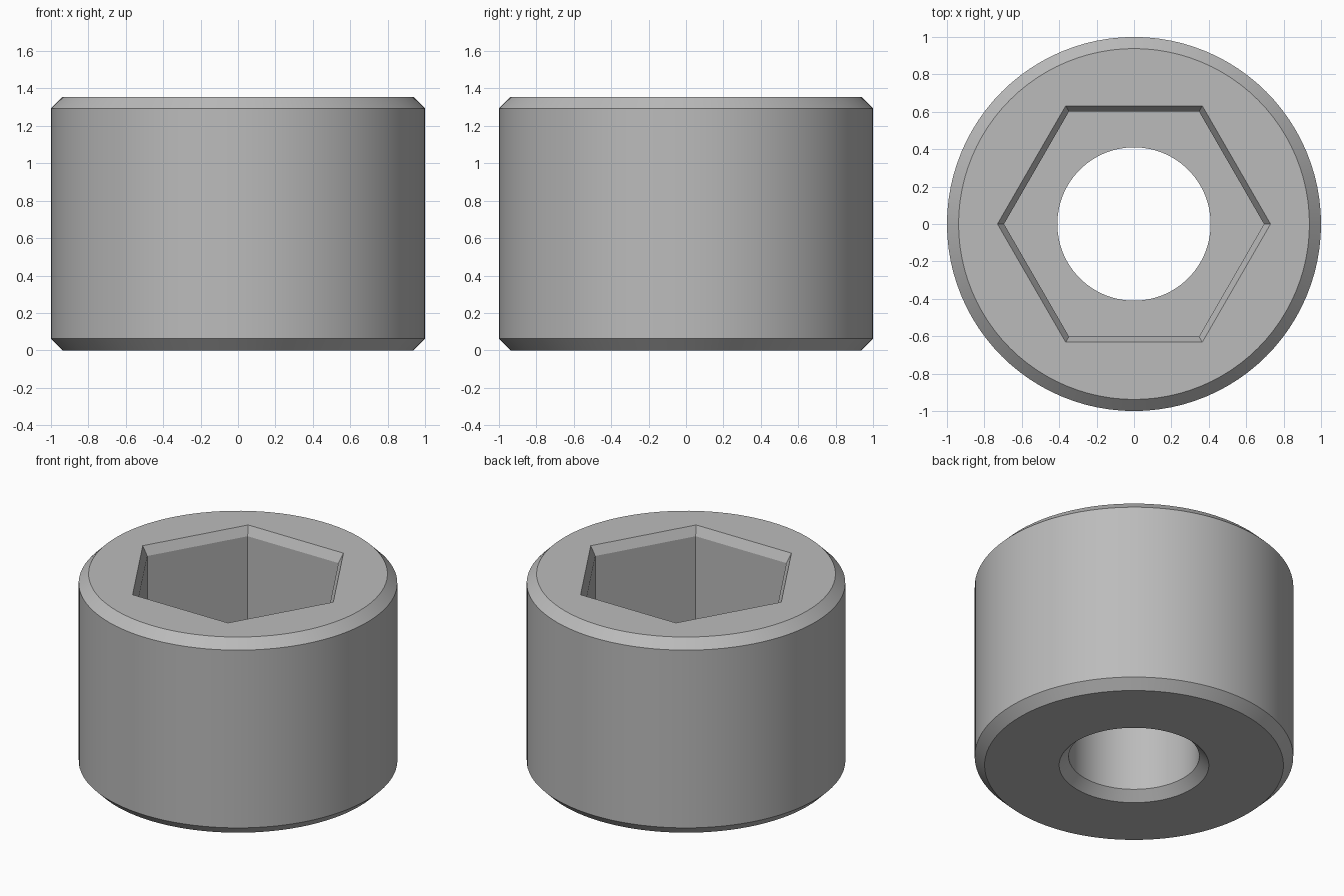
import bpy, bmesh, math

if "Cube" in bpy.data.objects:
    bpy.data.objects.remove(bpy.data.objects["Cube"])

SEGMENTS = 96
HEIGHT = 1.355
CHAMFER = 0.062

steel = bpy.data.materials.new("steel grey")
steel.diffuse_color = (0.5, 0.5, 0.5, 1)
steel.use_nodes = True
steel.node_tree.nodes["Principled BSDF"].inputs["Base Color"].default_value = steel.diffuse_color


def circle(radius, angle):
    return radius


def hexagon(corner, angle):
    # radius along a hexagon with corners at +y and -y
    off = (angle + math.pi / 6) % (math.pi / 3) - math.pi / 6
    return corner * math.cos(math.pi / 6) / math.cos(off)


# Closed cross-section: outline, size, height
rings = [
    (circle, 0.47, 0),                      # bottom bore rim
    (circle, 1 - CHAMFER, 0),               # underside
    (circle, 1, CHAMFER),                   # lower outer chamfer
    (circle, 1, HEIGHT - CHAMFER),          # outer wall
    (circle, 1 - CHAMFER, HEIGHT),          # upper outer chamfer
    (hexagon, 0.73, HEIGHT),                # top face to hex mouth
    (hexagon, 0.695, HEIGHT - CHAMFER),     # hex mouth chamfer
    (hexagon, 0.695, 0.68),                 # hex socket walls
    (circle, 0.41, 0.68),                   # socket floor
    (circle, 0.41, CHAMFER),                # bore wall
]

bm = bmesh.new()
loops = []
for shape, size, z in rings:
    loop = []
    for i in range(SEGMENTS):
        a = 2 * math.pi * i / SEGMENTS
        # the hexagon flats face +x and -x
        r = shape(size, a + math.pi / 6)
        loop.append(bm.verts.new((r * math.cos(a), r * math.sin(a), z)))
    loops.append(loop)

# Skin neighbouring rings, closing back to the first one
for k, low in enumerate(loops):
    high = loops[(k + 1) % len(loops)]
    for i in range(SEGMENTS):
        j = (i + 1) % SEGMENTS
        bm.faces.new((low[i], low[j], high[j], high[i]))
bmesh.ops.recalc_face_normals(bm, faces=bm.faces)

mesh = bpy.data.meshes.new("socket_sleeve")
bm.to_mesh(mesh)
bm.free()
mesh.materials.append(steel)
sleeve = bpy.data.objects.new("socket_sleeve", mesh)
bpy.context.collection.objects.link(sleeve)
bpy.context.view_layer.objects.active = sleeve
sleeve.select_set(True)
bpy.ops.object.shade_smooth_by_angle(angle=math.radians(20))
